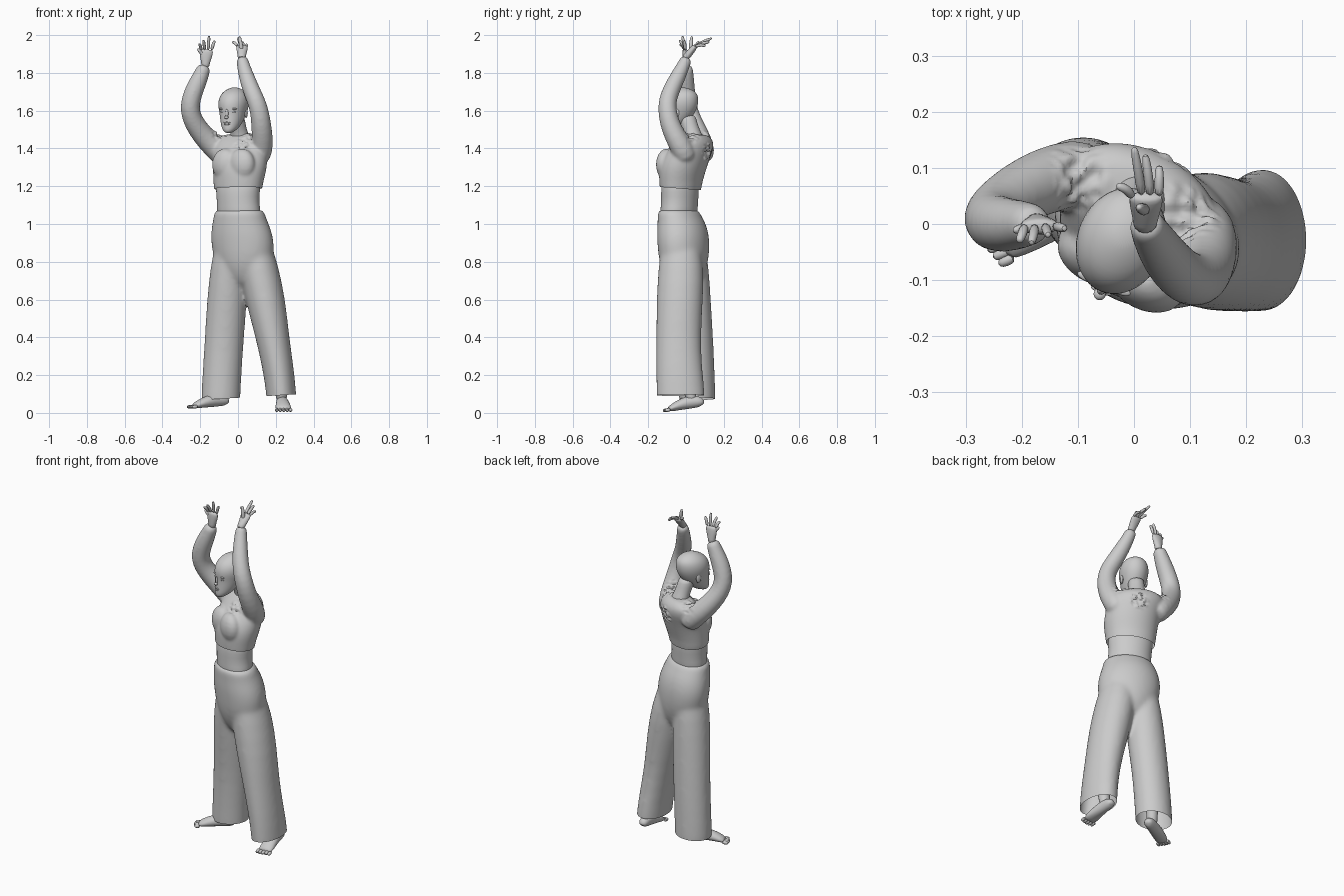
import bpy, bmesh
from math import sin, cos, pi, radians
from mathutils import Vector, Matrix, noise

if "Cube" in bpy.data.objects:
    bpy.data.objects.remove(bpy.data.objects["Cube"])


def finish(name, bm):
    bmesh.ops.recalc_face_normals(bm, faces=bm.faces)
    me = bpy.data.meshes.new(name)
    bm.to_mesh(me)
    bm.free()
    ob = bpy.data.objects.new(name, me)
    bpy.context.collection.objects.link(ob)
    return ob


def activate(ob):
    bpy.ops.object.select_all(action='DESELECT')
    ob.select_set(True)
    bpy.context.view_layer.objects.active = ob


def modify(ob, kind, **settings):
    activate(ob)
    m = ob.modifiers.new(kind, kind)
    for k, v in settings.items():
        setattr(m, k, v)
    bpy.ops.object.modifier_apply(modifier=m.name)


def join(name, obs):
    activate(obs[0])
    for o in obs:
        o.select_set(True)
    bpy.ops.object.join()
    obs[0].name = name
    return obs[0]


def skin(name, frames, segs=20, sub=1):
    """Loft ellipses; each frame is (centre, rotation matrix, rx, ry)."""
    bm = bmesh.new()
    rings = []
    for c, rot, rx, ry in frames:
        rings.append([bm.verts.new(Vector(c) + rot @ Vector((rx * cos(2 * pi * i / segs), ry * sin(2 * pi * i / segs), 0)))
                      for i in range(segs)])
    for a, b in zip(rings, rings[1:]):
        for i in range(segs):
            j = (i + 1) % segs
            bm.faces.new((a[i], a[j], b[j], b[i]))
    bm.faces.new(rings[0])
    bm.faces.new(rings[-1])
    ob = finish(name, bm)
    if sub:
        modify(ob, 'SUBSURF', levels=sub)
    return ob


def stack(name, rings, turn=0, segs=28):
    """Horizontal rings (x, y, z, rx, ry), turned about z."""
    rot = Matrix.Rotation(radians(turn), 3, 'Z')
    return skin(name, [(r[:3], rot, r[3], r[4]) for r in rings], segs)


def tube(name, pts, level=False, segs=14, sub=1):
    """Rings (x, y, z, rx, ry) square to the path."""
    frames = []
    for i, p in enumerate(pts):
        t = Vector(pts[min(i + 1, len(pts) - 1)][:3]) - Vector(pts[max(i - 1, 0)][:3])
        q = t.to_track_quat('Z', 'Y') if level else Vector((0, 0, 1)).rotation_difference(t)
        frames.append((p[:3], q.to_matrix(), p[3], p[-1]))
    return skin(name, frames, segs, sub)


def ball(name, loc, size, turn=0, pivot=(0, 0, 0)):
    bm = bmesh.new()
    bmesh.ops.create_uvsphere(bm, u_segments=16, v_segments=10, radius=1)
    rot = Matrix.Rotation(radians(turn), 4, 'Z')
    bm.transform(Matrix.Translation(pivot) @ rot @ Matrix.Translation(loc) @ Matrix.Diagonal((*size, 1)))
    return finish(name, bm)


def fuse(name, obs, voxel, smooth):
    ob = join(name, obs)
    modify(ob, 'REMESH', mode='VOXEL', voxel_size=voxel)
    modify(ob, 'SMOOTH', factor=0.5, iterations=smooth)
    return ob


def trim(ob, co, normal):
    """Cut away everything below a plane, leaving an open hem."""
    bm = bmesh.new()
    bm.from_mesh(ob.data)
    bmesh.ops.bisect_plane(bm, geom=bm.verts[:] + bm.edges[:] + bm.faces[:], plane_co=co,
                           plane_no=normal, clear_inner=True)
    bm.to_mesh(ob.data)
    bm.free()


# Wide trousers: hips and two flared legs fused, hems cut open
hips = stack("hips", [(.035, -.01, .66, .05, .06), (.035, -.01, .72, .11, .1), (.032, -.012, .8, .165, .125),
                      (.024, -.013, .9, .176, .131), (.018, -.018, .96, .168, .129), (.012, -.024, 1.01, .153, .12),
                      (.007, -.04, 1.06, .139, .105), (.007, -.04, 1.08, .137, .103)], -25)
leg_a = stack("leg_a", [(.235, -.027, -.05, .08, .13), (.231, -.027, .1, .079, .13), (.21, -.037, .25, .084, .122),
                        (.182, -.04, .4, .09, .118), (.145, -.033, .6, .107, .124),
                        (.108, -.025, .78, .106, .122), (.085, -.03, .9, .09, .098), (.07, -.03, .98, .06, .07)])
leg_b = stack("leg_b", [(-.093, .06, -.05, .104, .097), (-.092, .06, .08, .104, .097), (-.082, .055, .25, .104, .096),
                        (-.072, .048, .4, .104, .096), (-.058, .03, .6, .107, .102),
                        (-.048, .015, .78, .098, .106), (-.03, .005, .9, .09, .095), (-.02, 0, .98, .06, .07)])
trousers = fuse("trousers", [hips, leg_a, leg_b], .009, 22)
trim(trousers, (-.2, 0, .068), Vector((-.06, 0, 1)))

# Bare midriff
stack("midriff", [(.007, -.04, 1.0, .125, .09), (.004, -.037, 1.07, .122, .092), (0, -.034, 1.12, .117, .092),
                  (0, -.032, 1.17, .123, .094), (0, -.03, 1.22, .124, .088), (0, -.03, 1.24, .1, .07)], -28)

# Cropped top: chest, bust and raised sleeves fused
chest = stack("chest", [(0, -.03, 1.13, .13, .1), (0, -.029, 1.2, .136, .103), (.005, -.024, 1.25, .144, .112),
                        (.01, -.016, 1.3, .15, .12), (.012, .002, 1.35, .152, .117), (.012, .028, 1.4, .153, .107),
                        (.012, .045, 1.44, .144, .087), (.01, .05, 1.465, .11, .06), (.01, .05, 1.475, .07, .045)], -28)
bust = [ball("bust", (s * .05, -.072, 0), (.075, .052, .085), -28, (.01, -.015, 1.315)) for s in (-1, 1)]
sleeve_a = tube("sleeve_a", [(.1, .01, 1.33, .06), (.125, -.015, 1.39, .063), (.129, -.055, 1.46, .058),
                             (.123, -.086, 1.53, .054), (.113, -.1, 1.6, .051), (.095, -.098, 1.655, .049),
                             (.07, -.078, 1.71, .047), (.045, -.043, 1.78, .043), (.025, -.008, 1.85, .034),
                             (.02, .005, 1.885, .033)])
sleeve_b = tube("sleeve_b", [(-.07, .085, 1.34, .06), (-.105, .09, 1.39, .065), (-.16, .078, 1.44, .061),
                             (-.21, .052, 1.5, .057), (-.245, .025, 1.56, .054), (-.257, .006, 1.62, .053),
                             (-.243, .0, 1.68, .052), (-.218, -.002, 1.74, .049), (-.19, 0, 1.8, .041),
                             (-.173, 0, 1.845, .036)])
top = fuse("cropped_top", [chest, *bust, sleeve_a, sleeve_b], .007, 12)
trim(top, (0, 0, 1.185), Vector((0, .08, 1)))

# Crumpled cloth at the shoulders, chest side and upper back
creases = [((-.1, .08, 1.455), .07), ((.08, 0, 1.455), .08), ((.06, .12, 1.38), .06), ((.03, -.06, 1.42), .06)]
normals = [v.normal.copy() for v in top.data.vertices]
for v, n in zip(top.data.vertices, normals):
    w = max(max(0, 1 - (v.co - Vector(c)).length / r) for c, r in creases)
    if w > 0:
        v.co += n * min(1, w * 2) * .014 * noise.noise(Vector((v.co.x * 40, v.co.y * 40, v.co.z * 75)))

# Neck and bald head, turned towards -x
stack("neck", [(.015, .045, 1.43, .06, .055), (.01, .04, 1.47, .048, .047), (0, .022, 1.51, .043, .046),
               (-.01, .005, 1.56, .045, .05), (-.015, 0, 1.58, .04, .045)], -22)
HEAD, TURN = (-.024, -.033, 0), -22
profile = [(1.482, .014, -.085, -.055), (1.489, .026, -.095, -.035), (1.505, .042, -.098, 0), (1.53, .054, -.096, .035),
           (1.56, .063, -.094, .062), (1.59, .07, -.092, .083), (1.62, .078, -.096, .097), (1.65, .08, -.093, .102),
           (1.68, .073, -.078, .1), (1.70, .058, -.055, .086), (1.715, .036, -.025, .06), (1.723, .014, .0, .03)]
turn3 = Matrix.Rotation(radians(TURN), 3, 'Z')
skin("head", [(Vector(HEAD) + turn3 @ Vector((0, (f + b) / 2, z)), turn3, w, (b - f) / 2) for z, w, f, b in profile], 28)
ball("nose_bridge", (0, -.091, 1.585), (.008, .009, .024), TURN, HEAD)
ball("nose_tip", (0, -.099, 1.564), (.011, .011, .008), TURN, HEAD)
ball("upper_lip", (0, -.092, 1.537), (.02, .006, .005), TURN, HEAD)
ball("lower_lip", (0, -.092, 1.529), (.017, .007, .006), TURN, HEAD)
for s in (-1, 1):
    ball("eye", (s * .03, -.077, 1.594), (.014, .008, .006), TURN, HEAD)
    ball("brow", (s * .031, -.079, 1.61), (.02, .008, .005), TURN, HEAD)
    ball("ear", (s * .069, .008, 1.588), (.007, .016, .027), TURN, HEAD)


def hand(name, wrist, knuckle, tips, thumb, wide=1.0):
    """Flat palm, four bent fingers fanned along x, and a thumb."""
    w, k = Vector(wrist), Vector(knuckle)
    parts = [tube("palm", [(*(w - (k - w) * .3), .022, .02), (*w, .022, .019), (*w.lerp(k, .5), .034 * wide, .018),
                           (*w.lerp(k, .85), .037 * wide, .015), (*k, .032 * wide, .011)])]
    for i, tip in enumerate(tips):
        base, end = w.lerp(k, .9) + Vector(((i - 1.5) * .018 * wide, 0, 0)), Vector(tip)
        mid = base.lerp(end, .5) + (k - w).normalized() * .009
        parts.append(tube("finger", [(*base, .01), (*mid, .009), (*base.lerp(end, .8), .0085), (*end, .006)], segs=8))
    base, end = w.lerp(k, .4), Vector(thumb)
    parts.append(tube("thumb", [(*base, .014), (*base.lerp(end, .6), .011), (*end, .007)], segs=8))
    return join(name, parts)


hand("left_hand", (.02, .006, 1.89), (.022, .052, 1.945),
     [(-.03, .07, 1.965), (0, .138, 1.985), (.02, .125, 1.965), (.045, .105, 1.945)], (.008, .03, 1.997), .85)
hand("right_hand", (-.172, 0, 1.85), (-.167, -.004, 1.925),
     [(-.205, -.032, 1.955), (-.183, -.035, 1.975), (-.153, -.02, 1.997), (-.123, -.008, 1.972)], (-.216, -.012, 1.93))


def foot(name, heel, toe, wide, lift, shin):
    """Sole from heel to toes with an ankle leading up to the shin inside the trouser leg."""
    h, t = Vector(heel), Vector(toe)
    d = (t - h).normalized()
    side = Vector((-d.y, d.x, 0))
    shape = [(-.02, .015, .012), (0, .028, .028), (.25, .031, .036), (.5, .037, .032), (.75, wide, .021), (.88, wide * .9, .012)]
    parts = [tube("sole", [(*(h.lerp(t, f) + Vector((0, 0, rz + lift))), rx, rz) for f, rx, rz in shape], level=True)]
    for i in range(5):
        root = h.lerp(t, .82) + side * (i - 2) * wide * .42 + Vector((0, 0, .011 + lift))
        reach = d * (.042 - .004 * abs(i - 1.5))
        parts.append(tube("toe", [(*root, .011), (*(root + reach * .6), .011), (*(root + reach), .007)], segs=8))
    a = h.lerp(t, .25) + Vector((0, 0, .03))
    parts.append(tube("ankle", [(*a.lerp(Vector(shin), f), r) for f, r in ((0, .03), (.25, .031), (.6, .036), (1, .042))]))
    return join(name, parts)


foot("left_foot", (.23, .085, .03), (.243, -.12, .0), .044, .001, (.21, -.02, .28))
foot("right_foot", (-.06, .045, .035), (-.262, -.048, .018), .036, .002, (-.08, .055, .28))

for ob in list(bpy.data.objects):
    activate(ob)
    bpy.ops.object.shade_smooth_by_angle(angle=radians(40))
